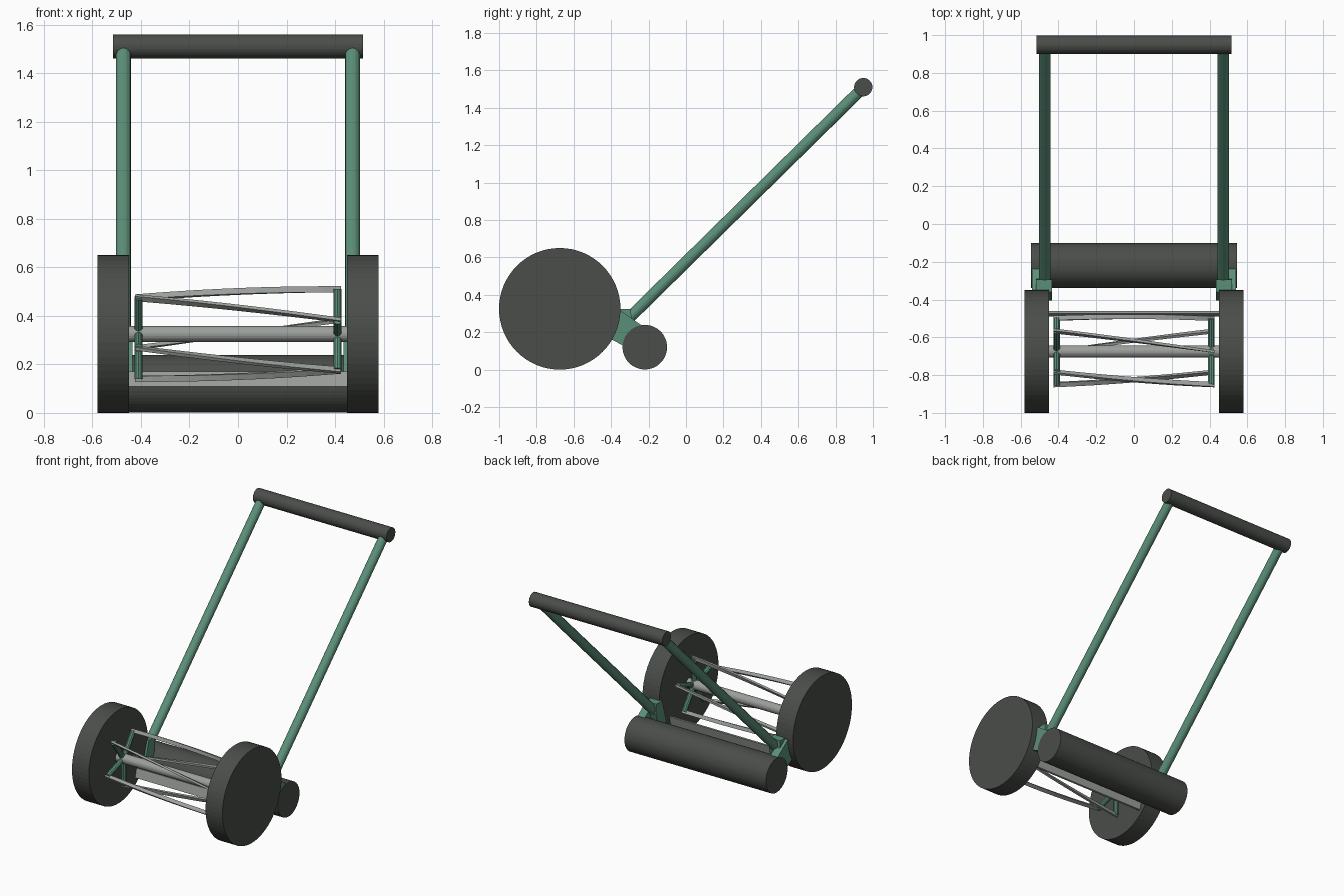
import bpy, bmesh, math
from mathutils import Vector

if "Cube" in bpy.data.objects:
    bpy.data.objects.remove(bpy.data.objects["Cube"])


def material(name, rgb):
    m = bpy.data.materials.new(name)
    m.diffuse_color = (*rgb, 1)
    m.use_nodes = True
    m.node_tree.nodes["Principled BSDF"].inputs["Base Color"].default_value = m.diffuse_color
    return m


RUBBER = material("dark grey", (0.068, 0.075, 0.066))
GREEN = material("green paint", (0.105, 0.275, 0.19))
STEEL = material("light steel", (0.33, 0.35, 0.33))


def finish(name, bm, mat):
    bmesh.ops.recalc_face_normals(bm, faces=bm.faces)
    me = bpy.data.meshes.new(name)
    bm.to_mesh(me)
    bm.free()
    me.materials.append(mat)
    ob = bpy.data.objects.new(name, me)
    bpy.context.collection.objects.link(ob)
    return ob


def rod(name, a, b, r, mat, sides=32):
    """Cylinder between two points."""
    a, b = Vector(a), Vector(b)
    bm = bmesh.new()
    bmesh.ops.create_cone(bm, cap_ends=True, segments=sides,
                          radius1=r, radius2=r, depth=(b - a).length)
    rot = (b - a).to_track_quat('Z', 'Y').to_matrix()
    for v in bm.verts:
        v.co = rot @ v.co + (a + b) / 2
    return finish(name, bm, mat)


def prism(name, x0, x1, profile, mat):
    """Side profile (y, z) extruded along x."""
    bm = bmesh.new()
    f = bm.faces.new([bm.verts.new((x0, y, z)) for y, z in profile])
    ext = bmesh.ops.extrude_face_region(bm, geom=[f])["geom"]
    for v in ext:
        if isinstance(v, bmesh.types.BMVert):
            v.co.x = x1
    return finish(name, bm, mat)


AY, AZ = -0.675, 0.325      # wheel axle position
REEL_X = 0.41


def around(x, r, ang, t=0.0):
    """Point at a radius and angle on the reel, shifted tangentially by t."""
    c, s = math.cos(ang), math.sin(ang)
    return (x, AY + r * c - t * s, AZ + r * s + t * c)


# Wheels, poles and brackets on both sides
for side, s in (("left", -1), ("right", 1)):
    rod(side + "_wheel", (s * 0.45, AY, AZ), (s * 0.58, AY, AZ), 0.325, RUBBER, 64)
    rod(side + "_handle_pole", (s * 0.472, -0.31, 0.27), (s * 0.472, 0.945, 1.505),
        0.031, GREEN, 16)
    prism(side + "_pole_bracket", s * 0.435, s * 0.52,
          [(-0.405, 0.165), (-0.33, 0.13), (-0.29, 0.26), (-0.295, 0.325),
           (-0.36, 0.325)], GREEN)
    prism(side + "_roller_bracket", s * 0.485, s * 0.54,
          [(-0.405, 0.165), (-0.33, 0.125), (-0.235, 0.235), (-0.355, 0.32)], GREEN)

# Grip, rear roller and axle
rod("handle_grip", (-0.515, 0.948, 1.51), (0.515, 0.948, 1.51), 0.049, RUBBER)
rod("rear_roller", (-0.545, -0.22, 0.12), (0.545, -0.22, 0.12), 0.119, RUBBER, 48)
rod("axle", (-0.46, AY, AZ), (0.46, AY, AZ), 0.033, STEEL, 24)

# Fixed cutter bar behind the reel
prism("cutter_bar", -0.455, 0.455,
      [(-0.49, 0.108), (-0.475, 0.108), (-0.46, 0.17), (-0.475, 0.17)], STEEL)

# Reel: five arms per end, joined by twisted blades
STEPS = 12
for i in range(5):
    left_ang = math.radians(-90 + 72 * i)
    twist = math.radians(36)
    for side, x, ang in (("left", -REEL_X, left_ang), ("right", REEL_X, left_ang + twist)):
        rod(f"{side}_reel_arm_{i + 1}", around(x, 0, ang), around(x, 0.185, ang),
            0.018, GREEN, 10)
    bm = bmesh.new()
    previous = None
    for k in range(STEPS + 1):
        f = k / STEPS
        x = -0.425 + 0.85 * f
        ang = left_ang + twist * f
        ring = [bm.verts.new(around(x, r, ang, t)) for r, t in
                ((0.172, -0.007), (0.197, -0.007), (0.197, 0.007), (0.172, 0.007))]
        if previous:
            for j in range(4):
                n = (j + 1) % 4
                bm.faces.new((previous[j], previous[n], ring[n], ring[j]))
        else:
            bm.faces.new(ring)
        previous = ring
    bm.faces.new(previous)
    finish(f"reel_blade_{i + 1}", bm, STEEL)
